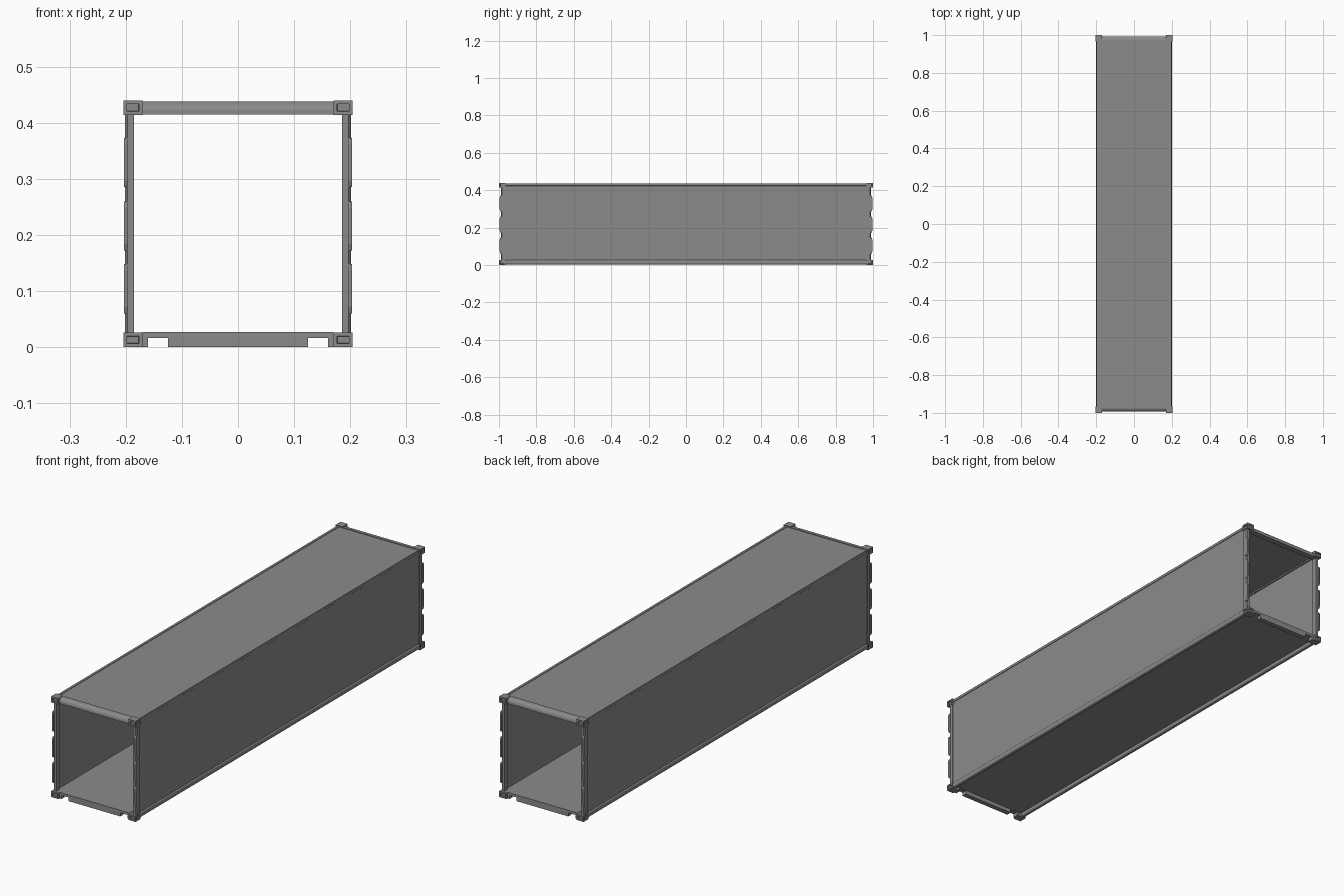
import bpy, bmesh
from mathutils import Vector

if "Cube" in bpy.data.objects:
    bpy.data.objects.remove(bpy.data.objects["Cube"])

W, L, H = 0.2045, 1.0, 0.44        # half width, half length, height

# Dark grey paint shared by every part
paint = bpy.data.materials.new("dark_grey_paint")
paint.diffuse_color = (0.26, 0.26, 0.26, 1)
paint.use_nodes = True
paint.node_tree.nodes["Principled BSDF"].inputs["Base Color"].default_value = paint.diffuse_color


def finish(name, bm, bevel=0.0, segments=1):
    bmesh.ops.recalc_face_normals(bm, faces=bm.faces)
    mesh = bpy.data.meshes.new(name)
    bm.to_mesh(mesh)
    bm.free()
    mesh.materials.append(paint)
    ob = bpy.data.objects.new(name, mesh)
    bpy.context.collection.objects.link(ob)
    if bevel:
        m = ob.modifiers.new("edge", 'BEVEL')
        m.width, m.segments = bevel, segments
    return ob


def add_box(bm, lo, hi):
    geo = bmesh.ops.create_cube(bm, size=1)
    lo, hi = Vector(lo), Vector(hi)
    for v in geo['verts']:
        v.co = Vector((lo[i] + (v.co[i] + 0.5) * (hi[i] - lo[i]) for i in range(3)))


def box(name, x, y, z, bevel=0.0, segments=1):
    bm = bmesh.new()
    add_box(bm, (min(x), min(y), min(z)), (max(x), max(y), max(z)))
    return finish(name, bm, bevel, segments)


def extrude(name, profile, axis, a, b):
    """Extrude a closed 2D profile along x (profile yz), y (xz) or z (xy)."""
    def place(p, t):
        q = list(p)
        q.insert(axis, t)
        return q
    bm = bmesh.new()
    face = bm.faces.new([bm.verts.new(place(p, a)) for p in profile])
    r = bmesh.ops.extrude_face_region(bm, geom=[face])
    for v in r['geom']:
        if isinstance(v, bmesh.types.BMVert):
            v.co[axis] = b
    return finish(name, bm)


# Floor and roof sheets
box("floor", (-0.19, 0.19), (-0.98, 0.98), (0.018, 0.026))
box("roof", (-0.192, 0.192), (-0.97, 0.97), (0.431, 0.435))

for sx, side in ((-1, "left"), (1, "right")):
    # Side wall with its top and bottom rails
    box(f"{side}_wall", (sx * 0.192, sx * 0.197), (-0.975, 0.975), (0.02, 0.43))
    box(f"{side}_top_rail", (sx * 0.187, sx * 0.199), (-0.97, 0.97), (0.424, 0.437), 0.001)
    box(f"{side}_bottom_rail", (sx * 0.182, sx * 0.202), (-0.97, 0.97), (0.003, 0.027), 0.007, 4)

for sy, end in ((-1, "front"), (1, "back")):
    # Header beam with a rounded outer top edge
    header = [(0.966, 0.415), (0.992, 0.415), (0.992, 0.424), (0.989, 0.431),
              (0.983, 0.436), (0.975, 0.438), (0.966, 0.438)]
    extrude(f"{end}_header", [(sy * y, z) for y, z in header], 0, -0.172, 0.172)
    # Sill beam with two forklift notches
    sill = [(-0.17, 0), (-0.16, 0), (-0.16, 0.016), (-0.125, 0.016), (-0.125, 0),
            (0.125, 0), (0.125, 0.016), (0.16, 0.016), (0.16, 0), (0.17, 0),
            (0.17, 0.027), (-0.17, 0.027)]
    extrude(f"{end}_sill", sill, 1, sy * 0.97, sy * 0.992)

    for sx, side in ((-1, "left"), (1, "right")):
        # Corner post with a chamfered outer edge
        post = [(0.185, 0.968), (0.2015, 0.968), (0.2015, 0.985),
                (0.197, 0.99), (0.185, 0.99)]
        extrude(f"{end}_{side}_post", [(sx * x, sy * y) for x, y in post], 2, 0.02, 0.42)
        # Tapered hinge lugs on the post
        for i, z in enumerate((0.06, 0.172, 0.285)):
            lug = [(0.98, z), (0.992, z), (0.996, z + 0.012),
                   (0.996, z + 0.076), (0.992, z + 0.088), (0.98, z + 0.088)]
            extrude(f"{end}_{side}_hinge_{i + 1}", [(sy * y, h) for y, h in lug],
                    0, sx * 0.196, sx * 0.2035)
        # Corner castings with small recessed sockets on the outer faces
        for sz, level in ((0, "bottom"), (1, "top")):
            z0, z1 = (H - 0.026, H) if sz else (0, 0.026)
            bm = bmesh.new()
            xs, ys = sorted((sx * 0.17, sx * W)), sorted((sy * 0.966, sy * L))
            add_box(bm, (xs[0], ys[0], z0), (xs[1], ys[1], z1))
            bmesh.ops.recalc_face_normals(bm, faces=bm.faces)
            out = Vector((sx, sy, 1 if sz else -1))
            outer = [f for f in bm.faces
                     if sum(f.normal[i] * out[i] for i in range(3)) > 0.5
                     and abs(f.normal.z) < 0.5]
            bmesh.ops.inset_individual(bm, faces=outer, thickness=0.009)
            bmesh.ops.inset_individual(bm, faces=outer, thickness=0.001, depth=-0.006)
            finish(f"{end}_{side}_{level}_casting", bm)
